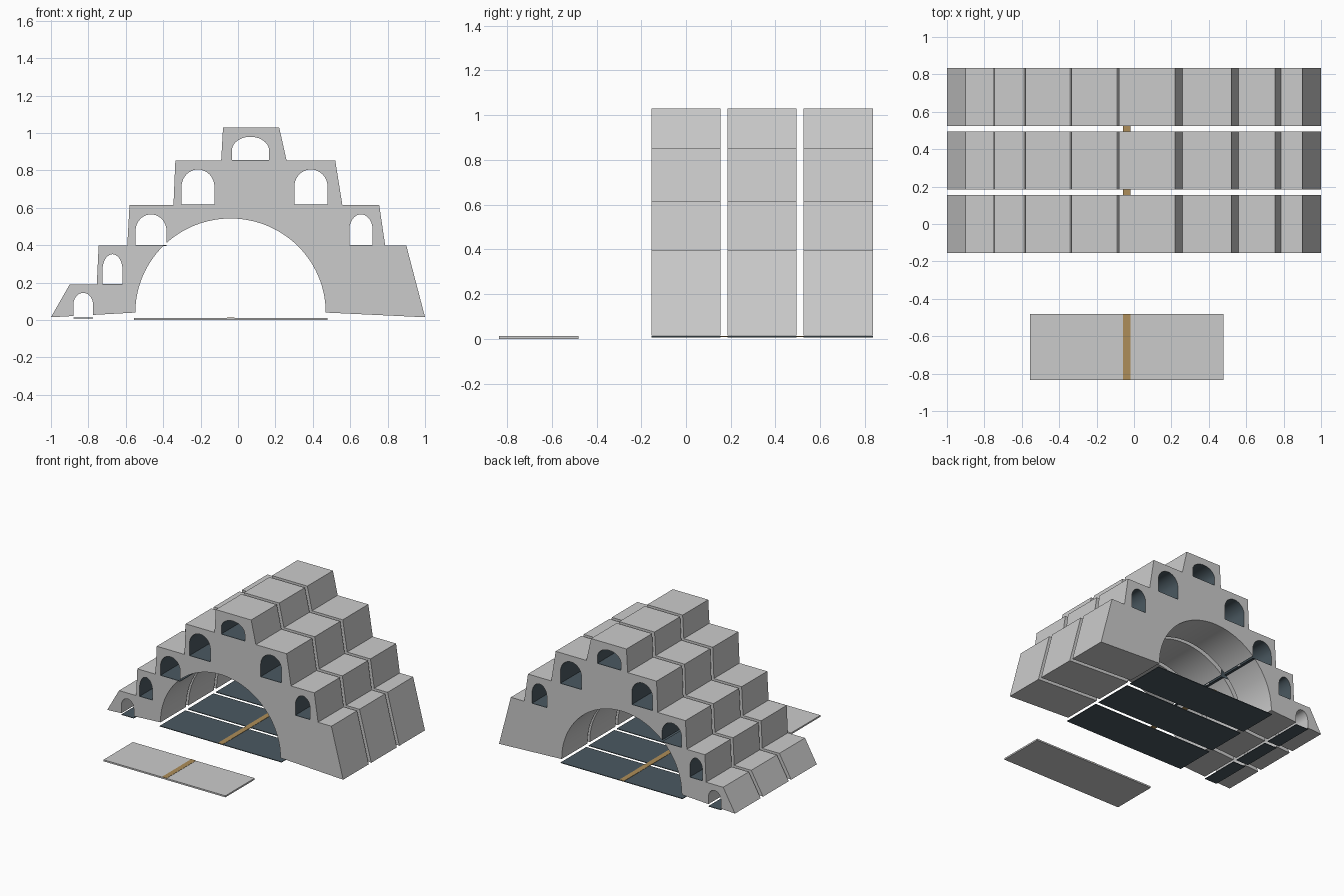
import bpy, bmesh, math

if "Cube" in bpy.data.objects:
    bpy.data.objects.remove(bpy.data.objects["Cube"])

DEPTH = 0.31
ROWS = [0.0, 0.34, 0.68]


def material(name, color):
    m = bpy.data.materials.new(name)
    m.diffuse_color = (*color, 1)
    m.use_nodes = True
    m.node_tree.nodes["Principled BSDF"].inputs["Base Color"].default_value = m.diffuse_color
    return m


dark = material("dark_slate", (0.07, 0.10, 0.12))
tan = material("tan_stripe", (0.42, 0.27, 0.10))


def link(name, mesh):
    ob = bpy.data.objects.new(name, mesh)
    bpy.context.collection.objects.link(ob)
    return ob


def prisms(name, outlines, y0, y1):
    """Extrude x-z outlines along y into one object."""
    bm = bmesh.new()
    for pts in outlines:
        face = bm.faces.new([bm.verts.new((x, y0, z)) for x, z in pts])
        new = bmesh.ops.extrude_face_region(bm, geom=[face])["geom"]
        bmesh.ops.translate(bm, vec=(0, y1 - y0, 0),
                            verts=[v for v in new if isinstance(v, bmesh.types.BMVert)])
    bmesh.ops.recalc_face_normals(bm, faces=bm.faces)
    me = bpy.data.meshes.new(name)
    bm.to_mesh(me)
    bm.free()
    return link(name, me)


def box(name, x0, x1, y0, y1, z0, z1, mat=None):
    ob = prisms(name, [[(x0, z0), (x1, z0), (x1, z1), (x0, z1)]], y0, y1)
    if mat:
        ob.data.materials.append(mat)
    return ob


def arc(cx, cz, rx, rz, n):
    """Half ellipse from right to left."""
    return [(cx + rx * math.cos(math.pi * i / n), cz + rz * math.sin(math.pi * i / n))
            for i in range(n + 1)]


# Stepped outline with the large arch in its underside
steps = [(-1, .015), (-.9, .19), (-.755, .19), (-.745, .398), (-.592, .398), (-.58, .615),
         (-.345, .615), (-.335, .852), (-.09, .852), (-.08, 1.03), (.22, 1.03), (.26, .852),
         (.52, .852), (.558, .615), (.755, .615), (.787, .398), (.90, .398), (1, .015)]
body = prisms("body_source", [steps + arc(-.04, .04, .509, .503, 56)], -DEPTH / 2, DEPTH / 2)

# Arched windows: x0, x1, sill, spring, top
windows = [(-.88, -.775, .01, .083, .145), (-.725, -.617, .19, .265, .352),
           (-.548, -.382, .398, .475, .565), (-.302, -.126, .615, .712, .805),
           (-.033, .166, .852, .906, .98), (.301, .479, .615, .712, .805),
           (.595, .72, .398, .482, .565)]
outlines = []
for i, (x0, x1, sill, spring, top) in enumerate(windows):
    z0 = sill - .05 if i == 0 else sill
    outlines.append([(x0, z0), (x1, z0)]
                    + arc((x0 + x1) / 2, spring, (x1 - x0) / 2, top - spring, 20))
cutter = prisms("window_cutter", outlines, -.3, .3)

mod = body.modifiers.new("windows", "BOOLEAN")
mod.object = cutter
mod.operation = "DIFFERENCE"
mod.solver = "EXACT"
mesh = bpy.data.meshes.new_from_object(
    body.evaluated_get(bpy.context.evaluated_depsgraph_get()))
bpy.data.objects.remove(body)
bpy.data.objects.remove(cutter)

# Dark window linings (the lowest opening stays plain)
mesh.materials.clear()
mesh.materials.append(None)
mesh.materials.append(dark)
for p in mesh.polygons:
    c = p.center
    inside = any(x0 - .002 < c.x < x1 + .002 and sill - .002 < c.z < top + .002
                 for x0, x1, sill, spring, top in windows[1:])
    p.material_index = 1 if inside and abs(p.normal.y) < .5 else 0

# Three identical rows with sills and floor plates
for r, y in enumerate(ROWS):
    ob = link(f"terrace_block_{r + 1}", mesh.copy())
    ob.location.y = y
    bpy.ops.object.select_all(action="DESELECT")
    ob.select_set(True)
    bpy.context.view_layer.objects.active = ob
    bpy.ops.object.shade_smooth_by_angle(angle=math.radians(30))
    y0, y1 = y - DEPTH / 2, y + DEPTH / 2
    box(f"hall_floor_{r + 1}", -.555, .478, y0, y1, .007, .012, dark)
    for i, (x0, x1, sill, spring, top) in enumerate(windows):
        box(f"window_sill_{r + 1}_{i + 1}", x0, x1, y0, y1, sill - .001, sill + .003, dark)

# Stripe running through the hall, and the forecourt slab
box("hall_stripe", -.06, -.02, -DEPTH / 2, ROWS[-1] + DEPTH / 2, .009, .014, tan)
box("forecourt_slab", -.555, .478, -.835, -.48, 0, .012)
box("forecourt_stripe", -.06, -.02, -.835, -.48, .006, .0135, tan)
